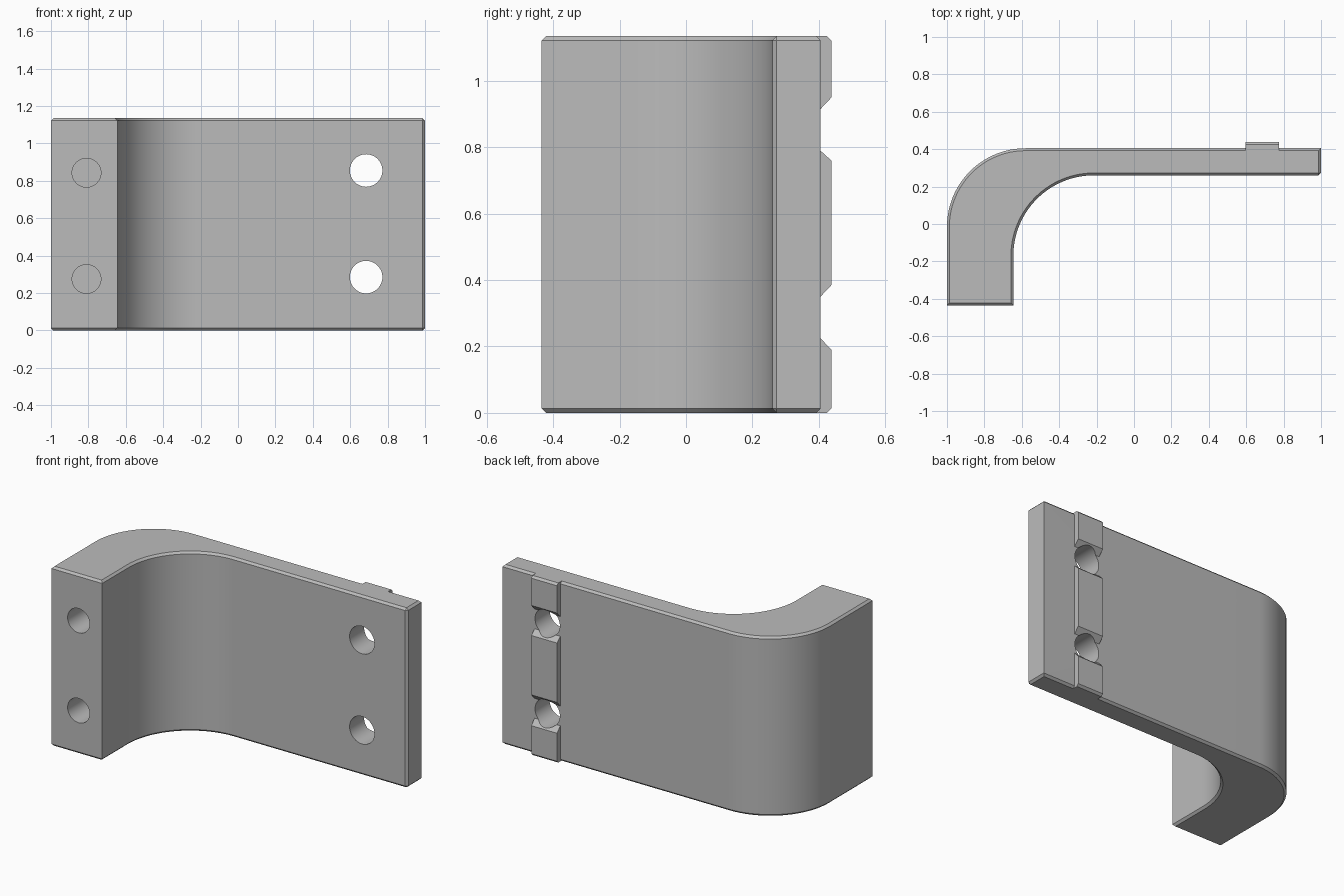
import bpy, bmesh
from math import radians, sin, cos, pi
from mathutils import Matrix, Vector

if "Cube" in bpy.data.objects:
    bpy.data.objects.remove(bpy.data.objects["Cube"])

H = 1.135        # bracket height
CH = 0.013       # small edge chamfer
BACK, INNER, FRONT = 0.405, 0.26, -0.435

grey = bpy.data.materials.new("plain_grey")
grey.use_nodes = True
grey.diffuse_color = (0.5, 0.5, 0.5, 1)
grey.node_tree.nodes["Principled BSDF"].inputs["Base Color"].default_value = (0.5, 0.5, 0.5, 1)


def finish(bm, name):
    bmesh.ops.recalc_face_normals(bm, faces=bm.faces)
    mesh = bpy.data.meshes.new(name)
    bm.to_mesh(mesh)
    bm.free()
    mesh.materials.append(grey)
    obj = bpy.data.objects.new(name, mesh)
    bpy.context.collection.objects.link(obj)
    return obj


def prism(bm, points, offset):
    """Extrude a closed outline of 3D points along an offset."""
    face = bm.faces.new([bm.verts.new(p) for p in points])
    new = bmesh.ops.extrude_face_region(bm, geom=[face], use_keep_orig=True)["geom"]
    moved = [v for v in new if isinstance(v, bmesh.types.BMVert)]
    bmesh.ops.translate(bm, verts=moved, vec=offset)


def arc(cx, cy, r, a0, a1, n=32):
    angles = [radians(a0 + (a1 - a0) * i / n) for i in range(n + 1)]
    return [(cx + r * cos(a), cy + r * sin(a), 0) for a in angles]


# Curved bracket body
outline = [(-1, FRONT, 0)]
outline += arc(-0.58, BACK - 0.42, 0.42, 180, 90)
outline += [(1, BACK, 0), (1, INNER, 0)]
outline += arc(-0.215, INNER - 0.43, 0.43, 90, 180)
outline += [(-0.645, FRONT, 0)]
bm = bmesh.new()
prism(bm, outline, (0, 0, H))


def chamfered(e):
    a, b = (v.co for v in e.verts)
    rim = abs(a.z - b.z) < 0.001
    end_corner = a.x > 0.99 and b.x > 0.99 and a.y < 0.3 and b.y < 0.3
    return rim or end_corner


bmesh.ops.bevel(bm, geom=[e for e in bm.edges if chamfered(e)], offset=CH,
                offset_type='OFFSET', segments=1, affect='EDGES')
body = finish(bm, "bracket_body")

# Raised locating rail in three blocks with sloped ends
TOP = 0.438
blocks = [("lower_rail", 0, CH, 0.19, 0.225),
          ("middle_rail", 0.35, 0.385, 0.76, 0.79),
          ("upper_rail", 0.915, 0.95, H - CH, H)]
rails = []
for name, z0, z1, z2, z3 in blocks:
    low = TOP - CH if z0 == 0 else BACK
    high = TOP - CH if z3 == H else BACK
    section = [(BACK - 0.03, z0 + (CH if z0 == 0 else 0)), (BACK - CH, z0), (low, z0),
               (TOP, z1), (TOP, z2), (high, z3), (BACK - CH, z3),
               (BACK - 0.03, z3 - (CH if z3 == H else 0))]
    bm = bmesh.new()
    prism(bm, [(0.595, y, z) for y, z in section], (0.18, 0, 0))
    rails.append(finish(bm, name))

# Cutters: through holes in the plate, blind holes in the leg
bm = bmesh.new()
for x, z, r, y0, y1 in [(0.685, 0.285, 0.087, 0.1, 0.6), (0.685, 0.855, 0.087, 0.1, 0.6),
                        (-0.81, 0.275, 0.077, -0.6, -0.05), (-0.81, 0.843, 0.077, -0.6, -0.05)]:
    place = Matrix.Translation(Vector((x, (y0 + y1) / 2, z))) @ Matrix.Rotation(pi / 2, 4, 'X')
    bmesh.ops.create_cone(bm, cap_ends=True, segments=48, radius1=r, radius2=r,
                          depth=y1 - y0, matrix=place)
cutter = finish(bm, "hole_cutter")
cutter.hide_render = True

for obj in [body] + rails:
    mod = obj.modifiers.new("holes", 'BOOLEAN')
    mod.operation, mod.solver, mod.object = 'DIFFERENCE', 'EXACT', cutter
    bpy.ops.object.select_all(action='DESELECT')
    obj.select_set(True)
    bpy.context.view_layer.objects.active = obj
    bpy.ops.object.modifier_apply(modifier=mod.name)
    bpy.ops.object.shade_smooth_by_angle(angle=radians(25))
bpy.data.objects.remove(cutter)
